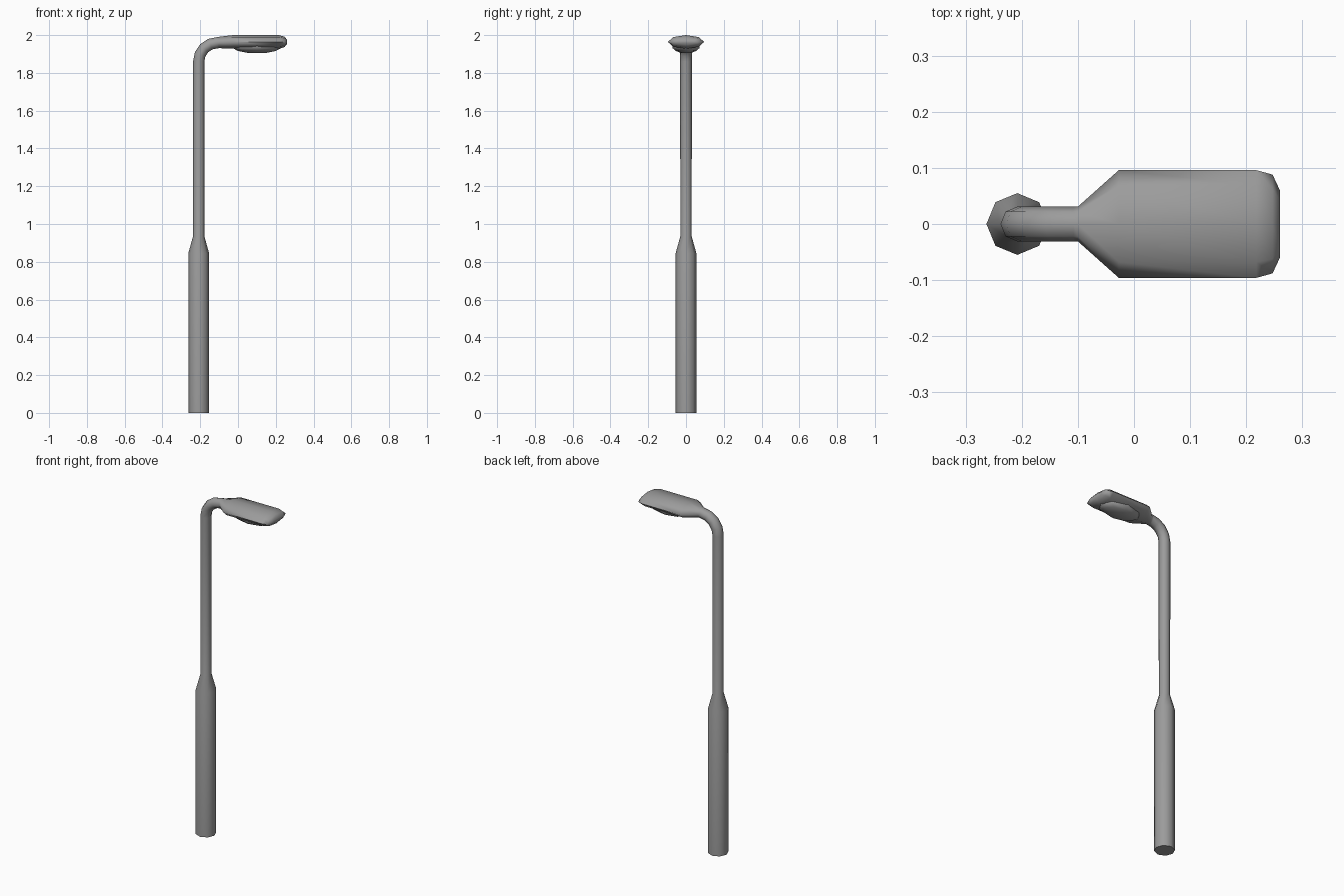
import bpy, bmesh, math
from mathutils import Vector

cube = bpy.data.objects.get("Cube")
if cube:
    bpy.data.objects.remove(cube)

grey = bpy.data.materials.new("grey metal")
grey.use_nodes = True
colour = (0.33, 0.33, 0.33, 1)
grey.diffuse_color = colour
grey.node_tree.nodes["Principled BSDF"].inputs["Base Color"].default_value = colour

SIDES = 8
POLE_X = -0.208


def ring(centre, u, v):
    """Eight points around centre, spanned by the half-axes u and v."""
    pts = []
    for i in range(SIDES):
        a = math.tau * i / SIDES
        pts.append(Vector(centre) + Vector(u) * math.cos(a) + Vector(v) * math.sin(a))
    return pts


def loft(name, rings, angle):
    bm = bmesh.new()
    loops = [[bm.verts.new(p) for p in r] for r in rings]
    for a, b in zip(loops, loops[1:]):
        for i in range(SIDES):
            j = (i + 1) % SIDES
            bm.faces.new((a[i], a[j], b[j], b[i]))
    bm.faces.new(loops[0][::-1])
    bm.faces.new(loops[-1])
    bmesh.ops.recalc_face_normals(bm, faces=bm.faces)
    mesh = bpy.data.meshes.new(name)
    bm.to_mesh(mesh)
    bm.free()
    mesh.materials.append(grey)
    obj = bpy.data.objects.new(name, mesh)
    bpy.context.collection.objects.link(obj)
    bpy.ops.object.select_all(action='DESELECT')
    obj.select_set(True)
    bpy.context.view_layer.objects.active = obj
    bpy.ops.object.shade_smooth_by_angle(angle=math.radians(angle))
    return obj


# Stepped pole
rings = [ring((POLE_X, 0, z), (r, 0, 0), (0, r, 0))
         for z, r in ((0, 0.055), (0.845, 0.055), (0.935, 0.03))]

# Quarter bend at the top of the pole
BEND = 0.1
ARM_Z = 1.96
for k in range(5):
    t = math.pi / 2 * k / 4
    out = Vector((math.cos(t), 0, -math.sin(t)))
    centre = Vector((POLE_X + BEND, 0, ARM_Z - BEND)) - BEND * out
    rings.append(ring(centre, 0.03 * out, (0, 0.031, 0)))

# Flattened lamp head: x, half width, half height, centre height
for x, w, h, z in ((-0.1, 0.031, 0.03, 1.961),
                   (-0.027, 0.096, 0.036, 1.964),
                   (0.218, 0.096, 0.036, 1.964),
                   (0.247, 0.088, 0.027, 1.964),
                   (0.26, 0.06, 0.01, 1.964)):
    rings.append(ring((x, 0, z), (0, 0, -h), (0, w, 0)))
loft("pole_and_lamp_head", rings, 75)

# Shallow lens under the head
lens = [ring((0.1, 0, z), (a, 0, 0), (0, b, 0))
        for z, a, b in ((1.945, 0.13, 0.072), (1.932, 0.13, 0.072),
                        (1.916, 0.1, 0.054), (1.906, 0.05, 0.028))]
loft("lamp_lens", lens, 60)
